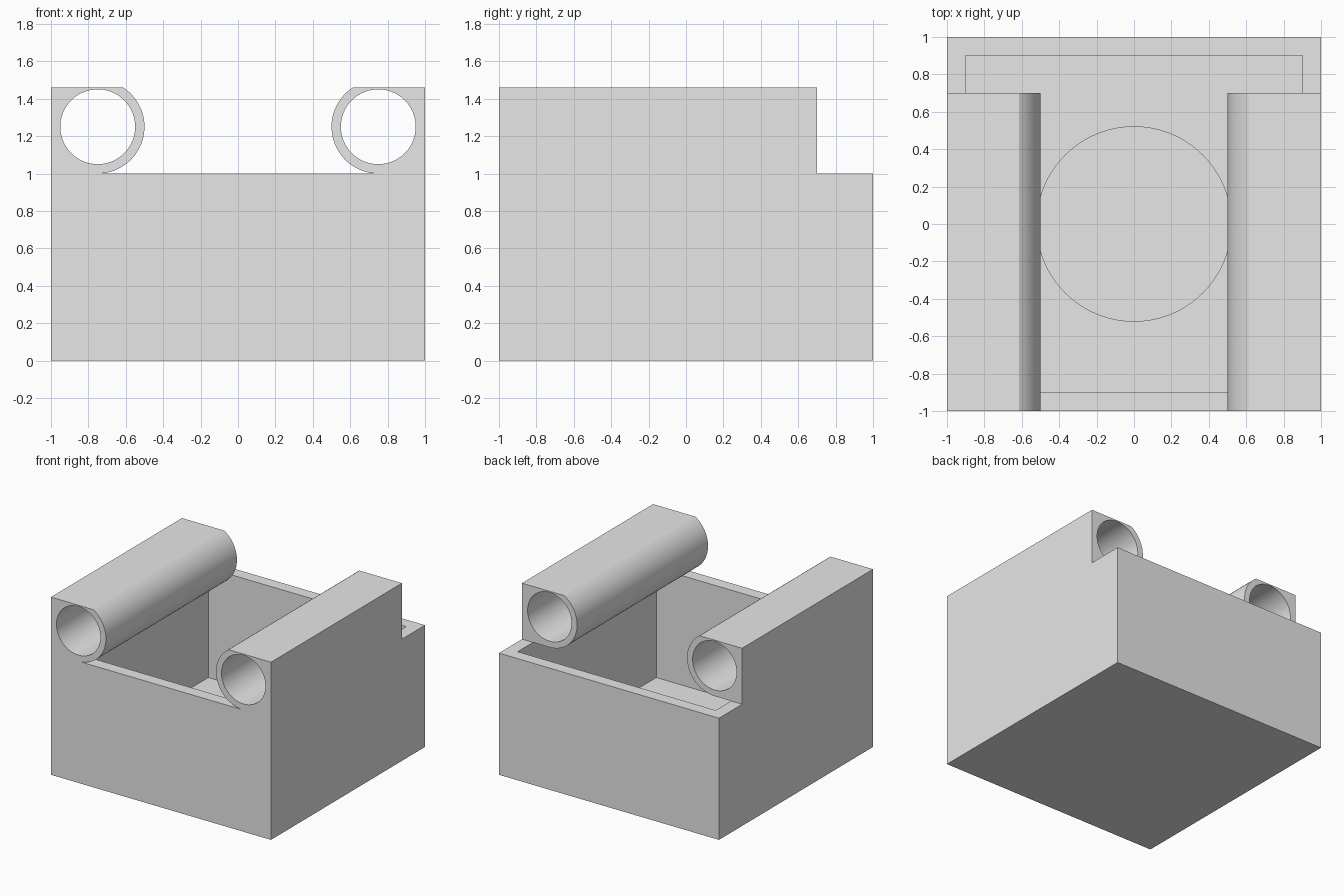
import bpy
import bmesh
from math import sin, cos, pi, asin
from mathutils import Matrix, Vector

cube = bpy.data.objects.get("Cube")
if cube:
    bpy.data.objects.remove(cube, do_unlink=True)

# Single plain grey material
grey = bpy.data.materials.new("plain_grey")
grey.use_nodes = True
grey.diffuse_color = (0.8, 0.8, 0.8, 1)
grey.node_tree.nodes["Principled BSDF"].inputs["Base Color"].default_value = (0.8, 0.8, 0.8, 1)


def finish(name, bm):
    bmesh.ops.recalc_face_normals(bm, faces=bm.faces)
    mesh = bpy.data.meshes.new(name)
    bm.to_mesh(mesh)
    bm.free()
    mesh.materials.append(grey)
    obj = bpy.data.objects.new(name, mesh)
    bpy.context.collection.objects.link(obj)
    return obj


def box(name, low, high):
    low, high = Vector(low), Vector(high)
    bm = bmesh.new()
    bmesh.ops.create_cube(bm, size=1, matrix=Matrix.Translation((low + high) / 2)
                          @ Matrix.Diagonal((*(high - low), 1)))
    return finish(name, bm)


def cylinder(name, center, radius, depth, tilt=0):
    bm = bmesh.new()
    bmesh.ops.create_cone(bm, cap_ends=True, segments=96, radius1=radius, radius2=radius,
                          depth=depth, matrix=Matrix.Translation(center)
                          @ Matrix.Rotation(tilt, 4, 'X'))
    return finish(name, bm)


def prism(name, profile, y0, y1):
    bm = bmesh.new()
    face = bm.faces.new([bm.verts.new((x, y0, z)) for x, z in profile])
    grown = bmesh.ops.extrude_face_region(bm, geom=[face])["geom"]
    bmesh.ops.translate(bm, vec=(0, y1 - y0, 0),
                        verts=[g for g in grown if isinstance(g, bmesh.types.BMVert)])
    return finish(name, bm)


def activate(obj):
    bpy.ops.object.select_all(action='DESELECT')
    obj.select_set(True)
    bpy.context.view_layer.objects.active = obj


def cut(obj, cutter):
    cutter.hide_render = True
    mod = obj.modifiers.new("cut", 'BOOLEAN')
    mod.operation = 'DIFFERENCE'
    mod.solver = 'EXACT'
    mod.object = cutter
    activate(obj)
    bpy.ops.object.modifier_apply(modifier=mod.name)
    bpy.data.objects.remove(cutter, do_unlink=True)


def smooth(obj):
    activate(obj)
    bpy.ops.object.shade_smooth_by_angle(angle=pi / 6)


# Open tray with thin walls and a shallow round recess in its floor
tray = box("tray", (-1, -1, 0), (1, 1, 1))
cut(tray, box("cavity", (-0.9, -0.9, 0.1), (0.9, 0.9, 1.2)))
cut(tray, cylinder("floor_recess", (0, 0, 0.15), 0.52, 0.2))
smooth(tray)

# Tubular rails: square on the outer side, round on the inner, flat on top
TOP, CX, CZ, R = 1.46, 0.75, 1.25, 0.25
start, steps = asin((TOP - CZ) / R), 48
for name, side in (("left_rail", 1), ("right_rail", -1)):
    profile = [(side, 1), (side, TOP)]
    for i in range(steps + 1):
        a = start + (-pi / 2 - start) * i / steps
        profile.append((side * (CX - R * cos(a)), CZ + R * sin(a)))
    rail = prism(name, profile, -1, 0.7)
    cut(rail, cylinder("bore", (side * CX, 0, CZ), 0.2, 3, pi / 2))
    smooth(rail)
